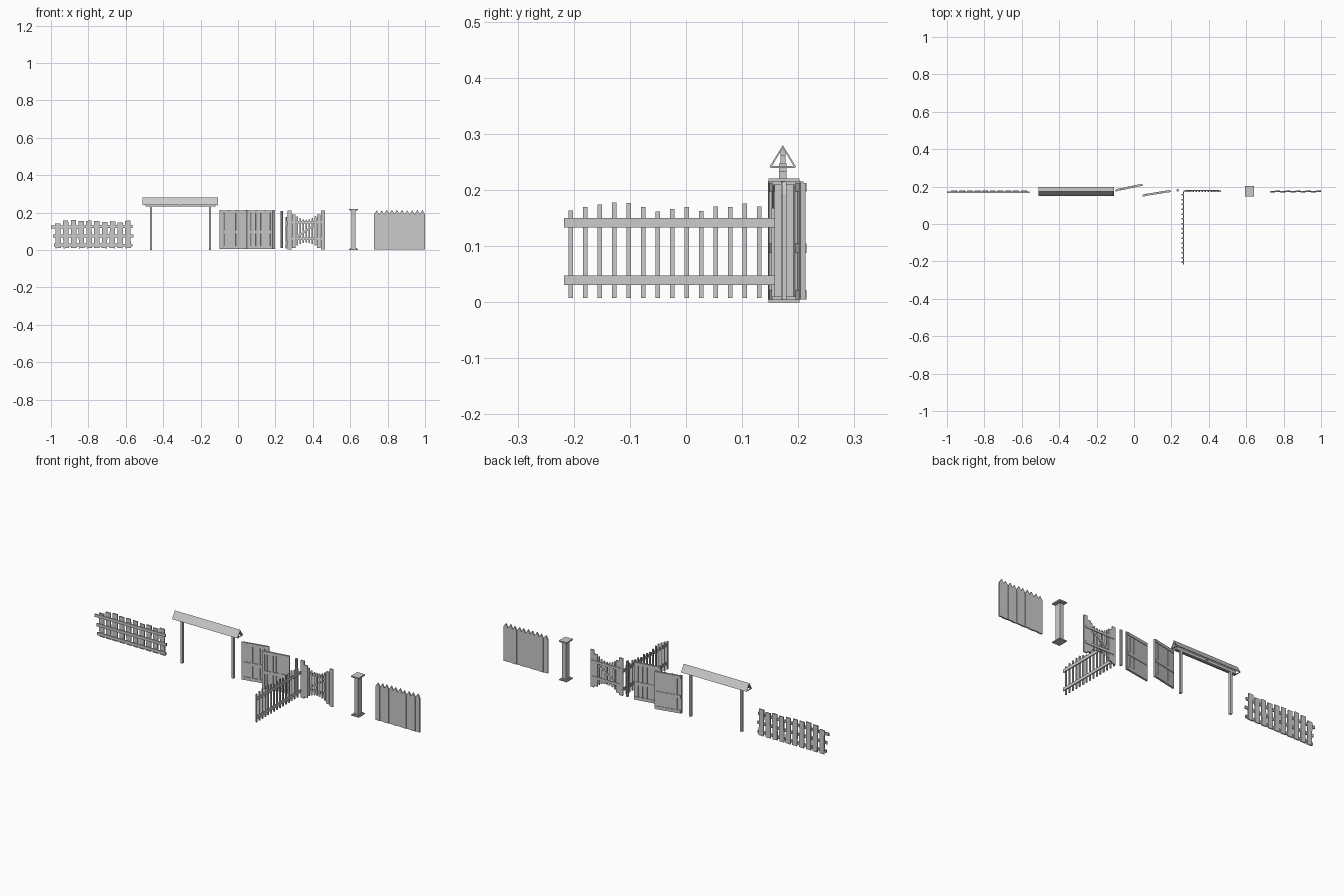
import bpy, bmesh, math, random
from mathutils import Matrix, Vector

if "Cube" in bpy.data.objects:
    bpy.data.objects.remove(bpy.data.objects["Cube"])

random.seed(4)
YC = 0.174  # line on which most pieces stand


def make(name, bm, matrix=None):
    bmesh.ops.recalc_face_normals(bm, faces=bm.faces)
    me = bpy.data.meshes.new(name)
    bm.to_mesh(me)
    bm.free()
    ob = bpy.data.objects.new(name, me)
    bpy.context.collection.objects.link(ob)
    if matrix:
        ob.matrix_world = matrix
    return ob


def box(bm, x0, x1, y0, y1, z0, z1, tilt=0.0):
    # axis box, optionally rolled around its centre in the front plane
    c = Vector(((x0 + x1) / 2, (y0 + y1) / 2, (z0 + z1) / 2))
    m = (Matrix.Translation(c) @ Matrix.Rotation(tilt, 4, 'Y')
         @ Matrix.Diagonal((x1 - x0, y1 - y0, z1 - z0, 1)))
    bmesh.ops.create_cube(bm, size=1, matrix=m)


def extrude(bm, pts, vec):
    # flat polygon pushed along a vector
    f = bm.faces.new([bm.verts.new(p) for p in pts])
    r = bmesh.ops.extrude_face_region(bm, geom=[f])
    vs = [v for v in r['geom'] if isinstance(v, bmesh.types.BMVert)]
    bmesh.ops.translate(bm, verts=vs, vec=vec)


# rustic picket fence: ragged pickets behind three rails
bm = bmesh.new()
tops = [.142, .158, .162, .156, .157, .155, .150, .154, .148, .157]
for i, top in enumerate(tops):
    x = -0.962 + i * 0.0415
    box(bm, x - .0145, x + .0145, .173, .179, .01, top, random.uniform(-.03, .03))
make("rustic_pickets", bm)
bm = bmesh.new()
for x0, x1, z in ((-.985, -.563, .026), (-.99, -.56, .075), (-1, -.565, .125)):
    box(bm, x0, x1, .167, .173, z - .008, z + .008, random.uniform(-.008, .008))
make("rustic_rails", bm)

# roofed gateway
bm = bmesh.new()
for x in (-.465, -.15):
    box(bm, x - .006, x + .006, .166, .179, 0, .235)
    box(bm, x - .005, x + .005, .168, .177, .247, .266)
make("gateway_posts", bm)
bm = bmesh.new()
box(bm, -.495, -.12, .166, .179, .233, .247)
box(bm, -.505, -.11, .168, .177, .262, .272)
make("gateway_beams", bm)
bm = bmesh.new()
for s in (-1, 1):
    prof = [(0, .28), (s * .024, .241), (s * .021, .240), (0, .275)]
    extrude(bm, [(-.51, .1725 + y, z) for y, z in prof], (.403, 0, 0))
for x in (-.509, -.31, -.112):
    box(bm, x, x + .004, .151, .194, .2395, .243)
make("gateway_roof", bm)


# double gate leaves: board sheet with frame, middle rail and battens
def gate_leaf(name, start, end):
    d = Vector(end) - Vector(start)
    L = d.length
    bm = bmesh.new()
    n = 6
    w = L / n
    for i in range(n):
        box(bm, i * w + .0007, (i + 1) * w - .0007, 0, .004, .005, .213)
    for z0, z1 in ((.005, .022), (.088, .105), (.197, .213)):
        box(bm, 0, L, -.004, 0, z0, z1)
        box(bm, .004, L - .004, .004, .007, z0, z1)
    for t in (.04, .36, .64, .96):
        box(bm, t * L - .006, t * L + .006, -.005, 0, .005, .215)
    make(name, bm, Matrix.Translation((start[0], start[1], 0))
         @ Matrix.Rotation(math.atan2(d.y, d.x), 4, 'Z'))


gate_leaf("gate_leaf_left", (-.10, .178), (.046, .209))
gate_leaf("gate_leaf_right", (.046, .151), (.197, .176))

# single round post
bm = bmesh.new()
bmesh.ops.create_cone(bm, cap_ends=True, segments=8, radius1=.007, radius2=.007,
                      depth=.198, matrix=Matrix.Translation((.234, .18, .109)))
make("round_post", bm)

# side fence running towards the front
bm = bmesh.new()
tops = [.164, .170, .174, .178, .177, .170, .162, .166, .170,
        .163, .171, .170, .176, .171, .168]
for i, top in enumerate(tops):
    y = -.205 + i * .0258
    box(bm, .254, .261, y - .004, y + .004, .008, top)
make("side_pickets", bm)
bm = bmesh.new()
for z in (.039, .1415):
    box(bm, .261, .267, -.217, .172, z - .0085, z + .0085)
make("side_rails", bm)

# small garden gate: stepped posts, curved pickets, two rails
bm = bmesh.new()
for s in (-1, 1):
    for a, b, z0, z1 in ((.078, .100, .003, .211), (.057, .077, .012, .19)):
        x0, x1 = sorted((.365 + s * a, .365 + s * b))
        box(bm, x0, x1, .171, .178, z0, z1)
make("garden_gate_posts", bm)
bm = bmesh.new()
for i in range(7):
    u = (i - 3) / 3
    x = .365 + u * .049
    z1, z0 = .165 + .018 * u * u, .04 - .015 * u * u
    extrude(bm, [(x - .0045, .171, z0), (x + .0045, .171, z0), (x + .0045, .171, z1 - .005),
                 (x, .171, z1), (x - .0045, .171, z1 - .005)], (0, .005, 0))
make("garden_gate_pickets", bm)
bm = bmesh.new()
for z in (.06, .148):
    box(bm, .275, .455, .176, .181, z - .007, z + .007)
box(bm, .307, .423, .1765, .1805, .099, .109, -math.radians(33))
make("garden_gate_rails", bm)

# pillar with base and cap
bm = bmesh.new()
box(bm, .606, .628, .158, .192, .006, .212)
make("pillar_shaft", bm)
bm = bmesh.new()
for z0, z1, g in ((0, .005, 0), (.005, .010, .006), (.209, .214, .006), (.214, .221, 0)):
    box(bm, .594 + g, .641 - g, .147 + g, .202 - g, z0, z1)
make("pillar_cap_and_base", bm)

# close-boarded fence with pointed tops
bm = bmesh.new()
w = .0272
for i in range(10):
    x = .7275 + i * w
    y = .169 + (.0025 if i % 2 else 0)
    t = .204 + random.uniform(-.002, .002)
    extrude(bm, [(x, y, .004), (x + w, y, .004), (x + w, y, t - .012),
                 (x + w / 2, y, t + .01), (x, y, t - .012)], (0, .008, 0))
make("pointed_boards", bm)
